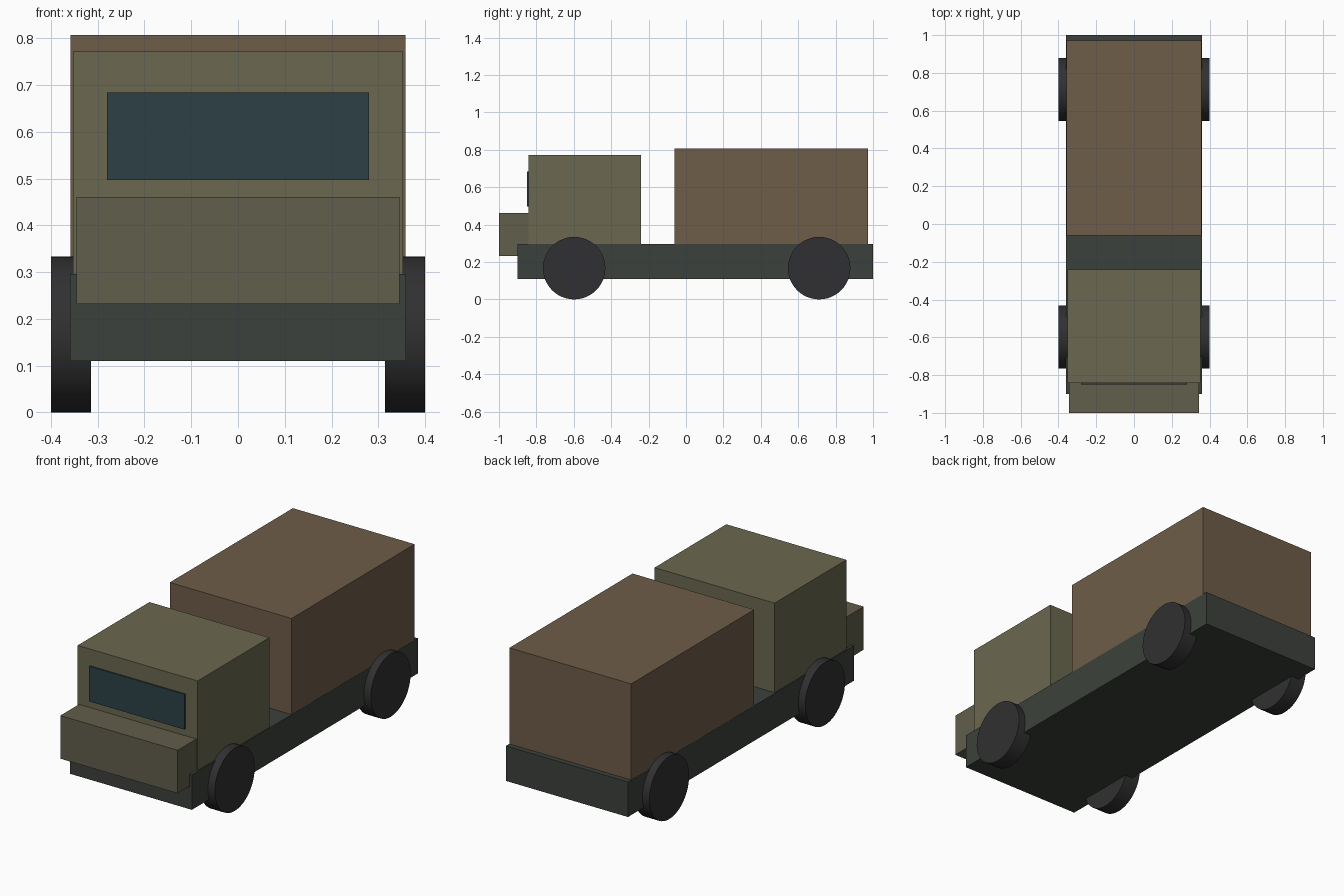
import bpy, math

if "Cube" in bpy.data.objects:
    bpy.data.objects.remove(bpy.data.objects["Cube"])


def material(name, rgb):
    m = bpy.data.materials.new(name)
    m.diffuse_color = (*rgb, 1)
    m.use_nodes = True
    m.node_tree.nodes["Principled BSDF"].inputs["Base Color"].default_value = m.diffuse_color
    return m


OLIVE = material("olive", (0.145, 0.138, 0.08))
DRAB = material("drab", (0.12, 0.112, 0.07))
CANVAS = material("canvas", (0.156, 0.109, 0.065))
STEEL = material("dark_steel", (0.045, 0.053, 0.045))
RUBBER = material("rubber", (0.03, 0.03, 0.032))
GLASS = material("glass", (0.025, 0.051, 0.061))


def box(name, half_width, y, z, mat):
    """Box centred on x = 0, spanning the given y and z ranges."""
    bpy.ops.mesh.primitive_cube_add(size=1, location=(0, sum(y) / 2, sum(z) / 2))
    ob = bpy.context.object
    ob.name = name
    ob.scale = (2 * half_width, y[1] - y[0], z[1] - z[0])
    bpy.ops.object.transform_apply(location=False, rotation=False, scale=True)
    ob.data.materials.append(mat)
    return ob


# Body
box("chassis", 0.359, (-0.9, 1.0), (0.11, 0.296), STEEL)
box("cab", 0.353, (-0.843, -0.24), (0.296, 0.772), OLIVE)
box("hood", 0.345, (-1.0, -0.84), (0.232, 0.461), DRAB)
box("windshield", 0.28, (-0.851, -0.835), (0.497, 0.684), GLASS)
box("cargo_box", 0.358, (-0.062, 0.972), (0.296, 0.807), CANVAS)

# Wheels
R, INNER, OUTER = 0.167, 0.314, 0.4
for axle, y in (("front", -0.598), ("rear", 0.712)):
    for side, s in (("left", -1), ("right", 1)):
        bpy.ops.mesh.primitive_cylinder_add(
            vertices=48, radius=R, depth=OUTER - INNER,
            location=(s * (INNER + OUTER) / 2, y, R),
            rotation=(0, math.pi / 2, 0))
        wheel = bpy.context.object
        wheel.name = f"{axle}_{side}_wheel"
        wheel.data.materials.append(RUBBER)
        bpy.ops.object.shade_smooth_by_angle(angle=math.radians(30))
